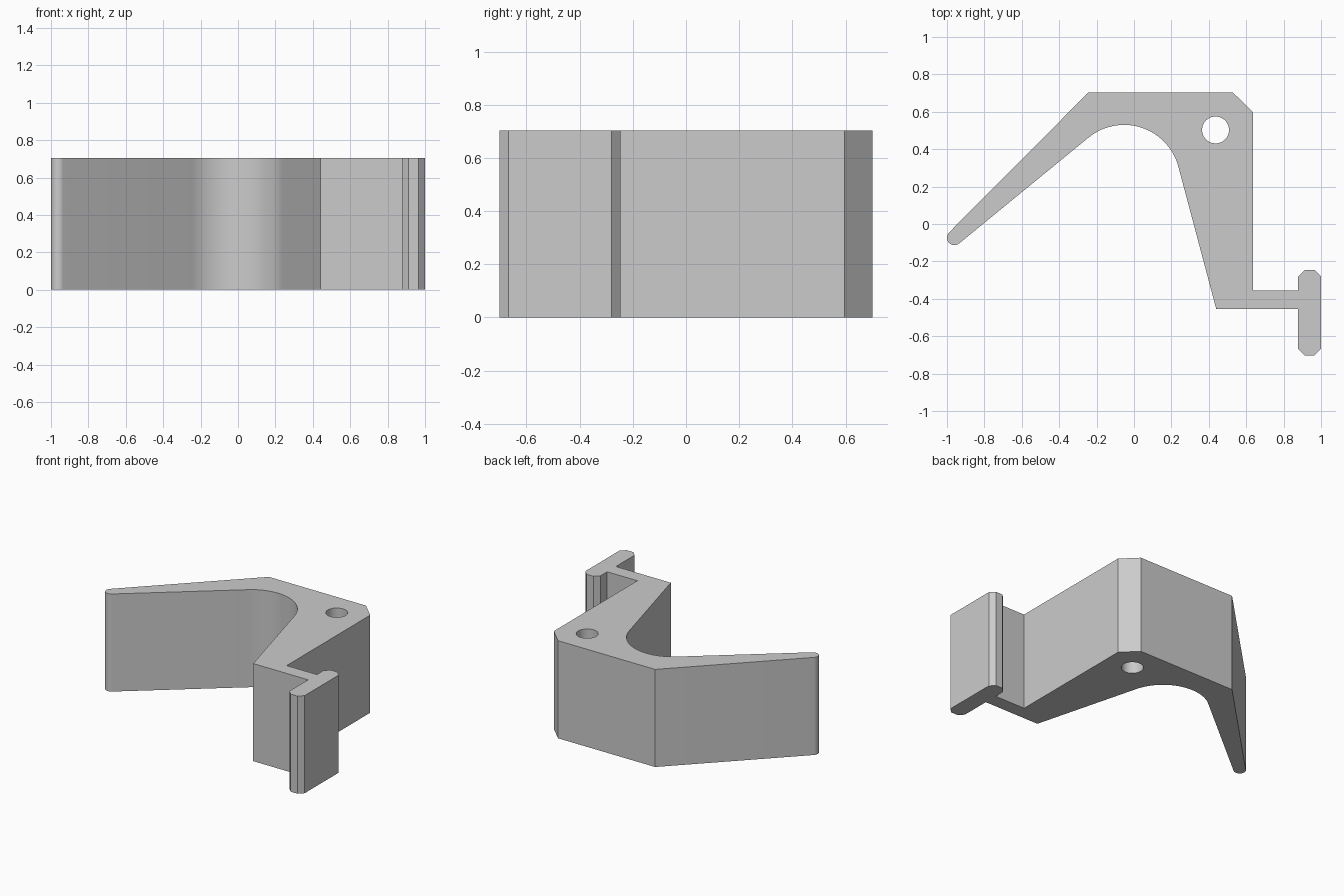
import bpy, bmesh, math

if "Cube" in bpy.data.objects:
    bpy.data.objects.remove(bpy.data.objects["Cube"])

HEIGHT = 0.704


def arc(cx, cy, r, start, end, n):
    """Points along an arc, angles in degrees."""
    return [(cx + r * math.cos(math.radians(start + (end - start) * i / n)),
             cy + r * math.sin(math.radians(start + (end - start) * i / n)))
            for i in range(n + 1)]


# Outline: chamfered back, clip tab, inner leg, rounded hook throat, arm tip
outline = [(-0.245, 0.702), (0.53, 0.702), (0.637, 0.597), (0.637, -0.355),
           (0.878, -0.355), (0.878, -0.28), (0.912, -0.246), (0.966, -0.246),
           (1.0, -0.28), (1.0, -0.668), (0.966, -0.702), (0.912, -0.702),
           (0.878, -0.668), (0.878, -0.455), (0.44, -0.455)]
outline += arc(-0.053, 0.23, 0.30, 14.9, 130.4, 28)
outline += arc(-0.96, -0.073, 0.04, -49.6, -225, 14)

# Round screw hole
hole = arc(0.436, 0.503, 0.072, 0, 360, 40)[:-1]

bm = bmesh.new()
edges = []
for loop in (outline, hole):
    verts = [bm.verts.new((x, y, 0)) for x, y in loop]
    edges += [bm.edges.new((verts[i - 1], verts[i])) for i in range(len(verts))]
bmesh.ops.triangle_fill(bm, edges=edges, use_beauty=True, normal=(0, 0, 1))

# Raise the profile to a solid
ext = bmesh.ops.extrude_face_region(bm, geom=bm.faces[:], use_keep_orig=True)
top = [v for v in ext["geom"] if isinstance(v, bmesh.types.BMVert)]
bmesh.ops.translate(bm, verts=top, vec=(0, 0, HEIGHT))
bmesh.ops.recalc_face_normals(bm, faces=bm.faces[:])

mesh = bpy.data.meshes.new("hook_bracket")
bm.to_mesh(mesh)
bm.free()
bracket = bpy.data.objects.new("hook_bracket", mesh)
bpy.context.collection.objects.link(bracket)

grey = bpy.data.materials.new("light_grey")
grey.diffuse_color = (0.6, 0.6, 0.6, 1)
grey.use_nodes = True
grey.node_tree.nodes["Principled BSDF"].inputs["Base Color"].default_value = grey.diffuse_color
mesh.materials.append(grey)

# Smooth the curved walls, keep corners sharp
bpy.context.view_layer.objects.active = bracket
bracket.select_set(True)
bpy.ops.object.shade_smooth_by_angle(angle=math.radians(20))
